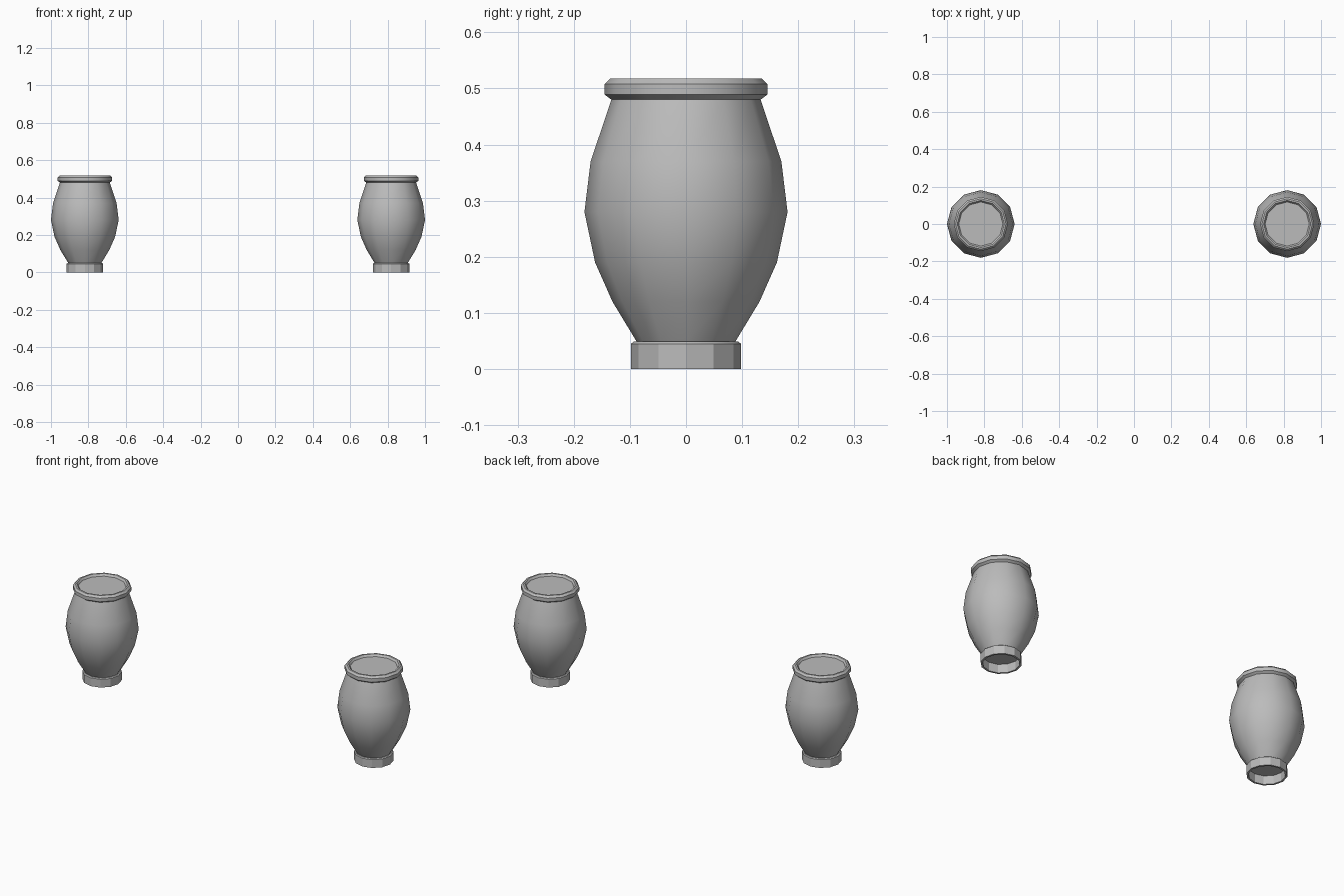
import bpy, bmesh, math

cube = bpy.data.objects.get("Cube")
if cube:
    bpy.data.objects.remove(cube, do_unlink=True)

SIDES = 12
CENTRE_X = 0.819

grey = bpy.data.materials.new("stone grey")
grey.use_nodes = True
colour = (0.5, 0.5, 0.5, 1)
grey.diffuse_color = colour
grey.node_tree.nodes["Principled BSDF"].inputs["Base Color"].default_value = colour


def lathe(name, profile, x, angle, cap_end=False, closed=False):
    """Revolve (radius, height) points into a twelve-sided shell."""
    bm = bmesh.new()
    rings = []
    for r, z in profile:
        ring = []
        for i in range(SIDES):
            a = math.tau * i / SIDES
            ring.append(bm.verts.new((r * math.cos(a), r * math.sin(a), z)))
        rings.append(ring)
    pairs = list(zip(rings, rings[1:]))
    if closed:
        pairs.append((rings[-1], rings[0]))
    for low, high in pairs:
        for i in range(SIDES):
            j = (i + 1) % SIDES
            bm.faces.new((low[i], low[j], high[j], high[i]))
    if cap_end:
        bm.faces.new(rings[-1])
    mesh = bpy.data.meshes.new(name)
    bm.to_mesh(mesh)
    bm.free()
    mesh.materials.append(grey)
    obj = bpy.data.objects.new(name, mesh)
    bpy.context.collection.objects.link(obj)
    obj.location.x = x
    bpy.ops.object.select_all(action="DESELECT")
    obj.select_set(True)
    bpy.context.view_layer.objects.active = obj
    bpy.ops.object.shade_smooth_by_angle(angle=math.radians(angle))


# Profiles run upward along the outside, then inward
body = [(0.088, 0.049), (0.131, 0.12), (0.162, 0.19),
        (0.181, 0.28), (0.17, 0.37), (0.133, 0.48)]
rim = [(0.133, 0.48), (0.145, 0.489), (0.145, 0.508), (0.135, 0.518),
       (0.126, 0.518), (0.118, 0.507)]
foot = [(0.088, 0), (0.098, 0), (0.098, 0.045), (0.093, 0.049), (0.088, 0.049)]
underside = [(0.088, 0.03), (0.088, 0.03)]

for side, x in (("left", CENTRE_X), ("right", -CENTRE_X)):
    lathe(side + "_urn_body", body, x, 35)
    # Rim with the recessed fill closing the mouth
    lathe(side + "_urn_rim", rim, x, 32, cap_end=True)
    # Hollow foot ring, closed above by the underside of the body
    lathe(side + "_urn_foot", foot, x, 25, closed=True)
    lathe(side + "_urn_underside", [(0.09, 0.046), (0.04, 0.046)], x, 25, cap_end=True)
